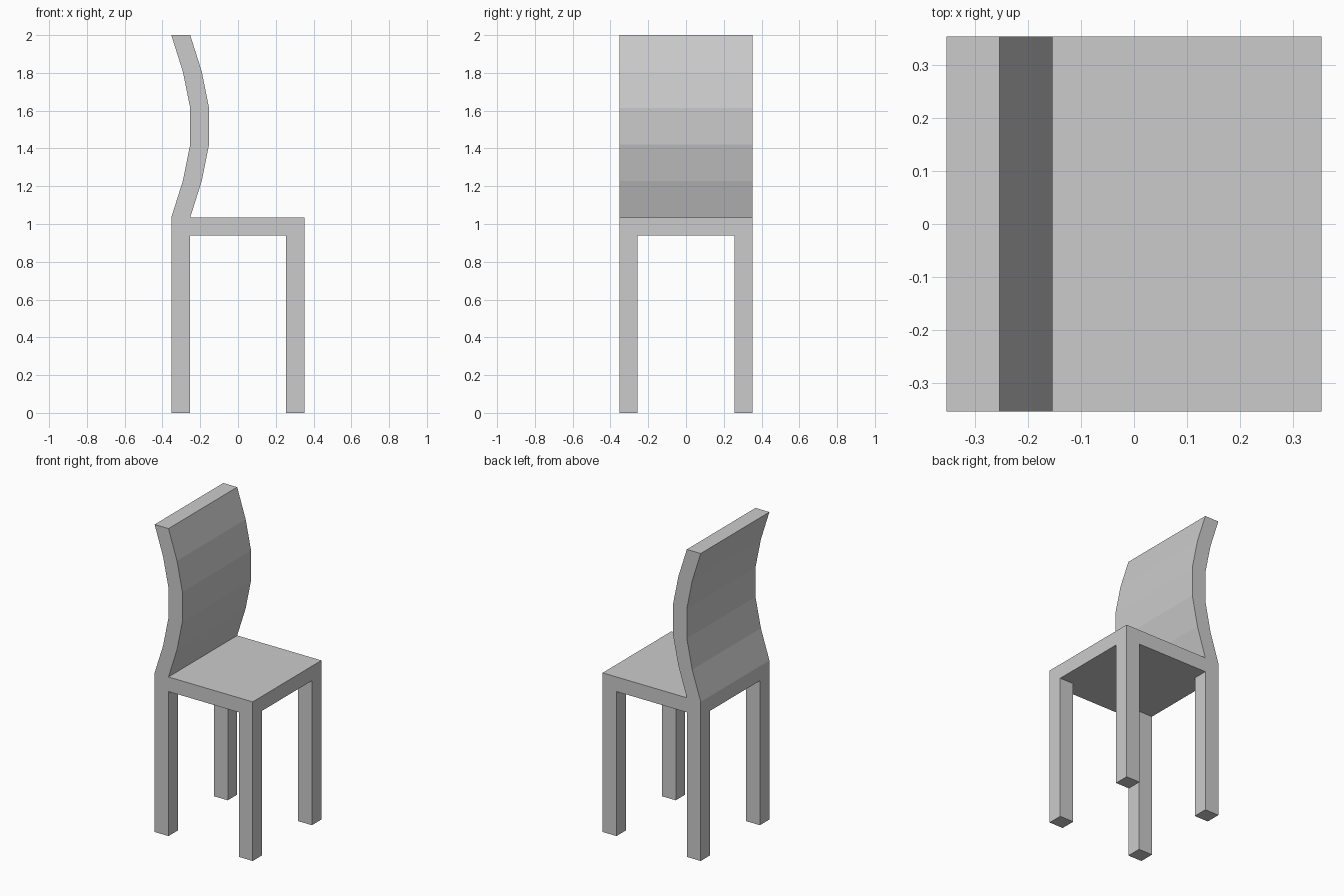
import bpy
import bmesh

if "Cube" in bpy.data.objects:
    bpy.data.objects.remove(bpy.data.objects["Cube"])

HALF = 0.353             # half width of the square seat
LEG_X, LEG_Y = 0.1, 0.097
SEAT_BOTTOM, SEAT_TOP = 0.94, 1.035


def finish(name, bm):
    bmesh.ops.recalc_face_normals(bm, faces=bm.faces)
    mesh = bpy.data.meshes.new(name)
    bm.to_mesh(mesh)
    bm.free()
    obj = bpy.data.objects.new(name, mesh)
    bpy.context.collection.objects.link(obj)
    return obj


def box(name, centre, size):
    bm = bmesh.new()
    bmesh.ops.create_cube(bm, size=1)
    for v in bm.verts:
        v.co = [c + p * s for c, p, s in zip(centre, v.co, size)]
    return finish(name, bm)


# Seat slab
box("seat", (0, 0, (SEAT_BOTTOM + SEAT_TOP) / 2),
    (2 * HALF, 2 * HALF, SEAT_TOP - SEAT_BOTTOM))

# Four legs, flush with the seat corners (front of the chair's sitting side is +x)
for x_name, sx in (("back", -1), ("front", 1)):
    for y_name, sy in (("right", -1), ("left", 1)):
        box(f"{x_name}_{y_name}_leg",
            (sx * (HALF - LEG_X / 2), sy * (HALF - LEG_Y / 2), SEAT_BOTTOM / 2),
            (LEG_X, LEG_Y, SEAT_BOTTOM))

# Curved backrest: a bowed strip in the xz plane, extruded across the seat
bow = [-HALF, -0.292, -0.253, -0.253, -0.292, -HALF]
step = (2.0 - SEAT_TOP) / (len(bow) - 1)
levels = [SEAT_TOP + i * step for i in range(len(bow))]

bm = bmesh.new()
rear = [bm.verts.new((x, -HALF, z)) for x, z in zip(bow, levels)]
fore = [bm.verts.new((x + LEG_X, -HALF, z)) for x, z in zip(bow, levels)]
strip = [bm.faces.new((rear[i], fore[i], fore[i + 1], rear[i + 1]))
         for i in range(len(bow) - 1)]
new = bmesh.ops.extrude_face_region(bm, geom=strip)["geom"]
bmesh.ops.translate(bm, vec=(0, 2 * HALF, 0),
                    verts=[g for g in new if isinstance(g, bmesh.types.BMVert)])
finish("backrest", bm)
